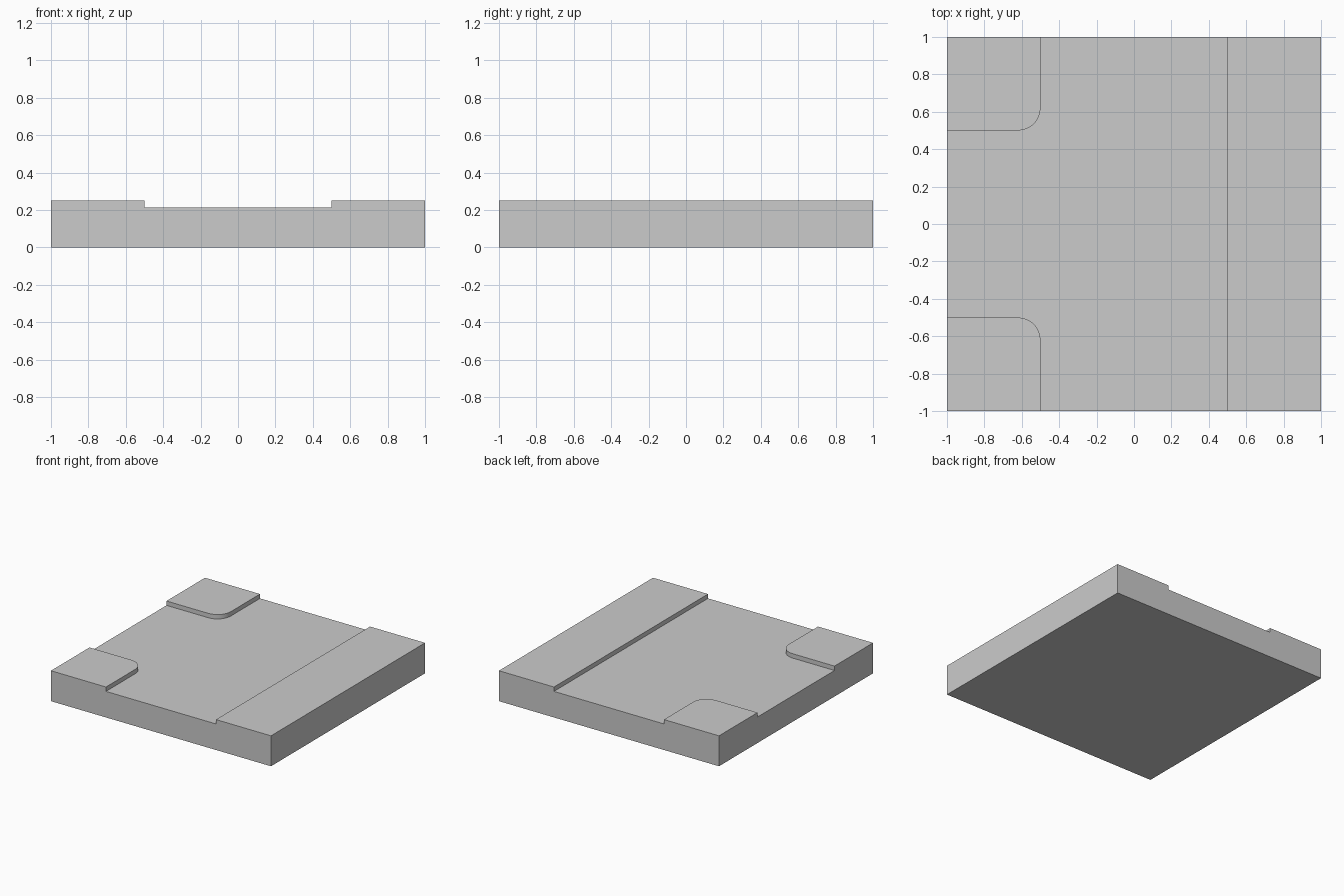
import bpy, bmesh, math

if "Cube" in bpy.data.objects:
    bpy.data.objects.remove(bpy.data.objects["Cube"])

ROAD_Z, KERB_Z = 0.214, 0.25   # road surface and kerb top
EDGE, R, SEG = 0.5, 0.12, 8    # kerb line, corner radius, arc segments

bm = bmesh.new()


def verts(points):
    return [bm.verts.new((x, y, 0)) for x, y in points]


# Inner outline of a rounded corner kerb, from the end edge round to the side edge
def corner(sign):
    c = EDGE + R
    arc = [(-c + R * math.cos(a), sign * (c - R * math.sin(a)))
           for a in (math.pi / 2 * i / SEG for i in range(SEG + 1))]
    return verts([(-EDGE, sign)] + arc + [(-1, sign * EDGE)])


back, front = corner(1), corner(-1)
right = verts([(EDGE, -1), (EDGE, 1)])

# Plan of the tile: road, two corner kerbs and one straight kerb
road = bm.faces.new(right + back + front[::-1])
kerbs = [
    bm.faces.new(back[::-1] + verts([(-1, 1)])[::-1]),
    bm.faces.new(front + verts([(-1, -1)])),
    bm.faces.new(right[::-1] + verts([(1, -1), (1, 1)])),
]
bmesh.ops.recalc_face_normals(bm, faces=bm.faces[:])


def raise_faces(faces, height):
    out = bmesh.ops.extrude_face_region(bm, geom=faces)["geom"]
    bmesh.ops.translate(bm, vec=(0, 0, height),
                        verts=[g for g in out if isinstance(g, bmesh.types.BMVert)])
    return [g for g in out if isinstance(g, bmesh.types.BMFace)]


# Slab up to road level, then the kerbs above it
raise_faces(bm.faces[:], ROAD_Z)
tops = [f for f in bm.faces
        if all(v.co.z > 0.1 for v in f.verts)
        and (abs(f.calc_center_median().x) > 0.51)]
raise_faces(tops, KERB_Z - ROAD_Z)

# Single clean underside
bmesh.ops.dissolve_faces(bm, faces=[f for f in bm.faces
                                    if all(v.co.z < 0.01 for v in f.verts)])
bmesh.ops.recalc_face_normals(bm, faces=bm.faces[:])

mesh = bpy.data.meshes.new("road_junction_tile")
bm.to_mesh(mesh)
bm.free()
tile = bpy.data.objects.new("road_junction_tile", mesh)
bpy.context.collection.objects.link(tile)
bpy.context.view_layer.objects.active = tile
tile.select_set(True)
bpy.ops.object.shade_smooth_by_angle(angle=math.radians(30))
